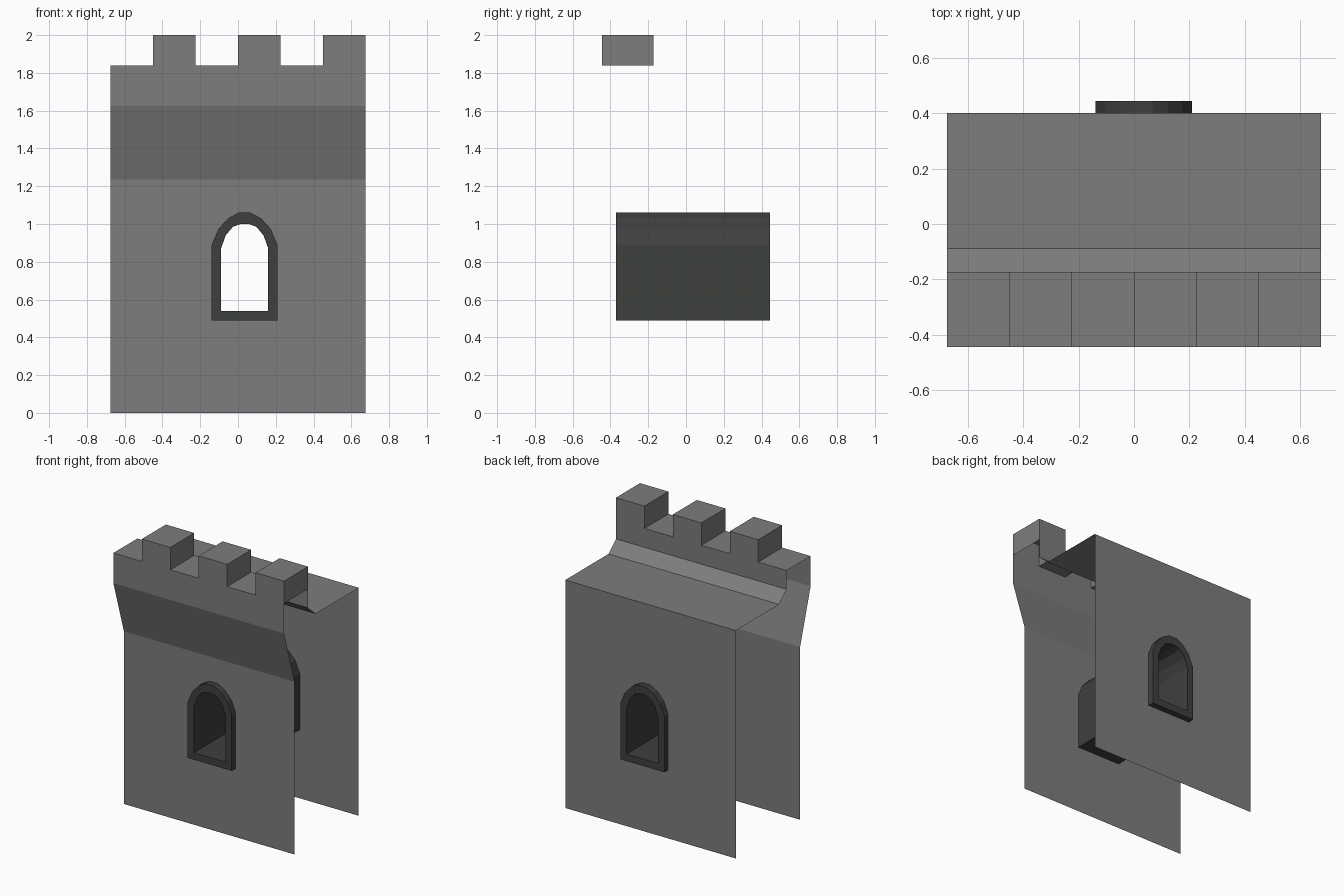
import bpy, bmesh
from mathutils import Vector

if "Cube" in bpy.data.objects:
    bpy.data.objects.remove(bpy.data.objects["Cube"])


def material(name, rgb):
    m = bpy.data.materials.new(name)
    m.diffuse_color = (*rgb, 1)
    m.use_nodes = True
    m.node_tree.nodes["Principled BSDF"].inputs["Base Color"].default_value = m.diffuse_color
    return m


STONE = material("grey stone", (0.205, 0.205, 0.205))
TRIM = material("dark trim", (0.048, 0.050, 0.048))

W = 0.675                      # half width of the wall piece
FRONT, BACK = -0.325, 0.40     # main wall planes
LIP, INNER = -0.444, -0.173    # parapet front and rear planes
CX = 0.035                     # window centre


def arch(half, bottom):
    """Closed window outline from a right-hand half profile."""
    right = [(half[0][0], bottom)] + half
    return ([(CX + x, z) for x, z in right] +
            [(CX - x, z) for x, z in reversed(right)])


OUTER = arch([(0.174, 0.89), (0.138, 0.975), (0.087, 1.03), (0.032, 1.06)], 0.49)
HOLE = arch([(0.125, 0.87), (0.10, 0.94), (0.062, 0.985), (0.022, 1.0)], 0.54)


def face(bm, pts, out):
    """Add a face whose normal points along the direction out."""
    f = bm.faces.new([bm.verts.new(p) for p in pts])
    f.normal_update()
    if f.normal.dot(Vector(out)) < 0:
        f.normal_flip()


def finish(bm, name, mat):
    bmesh.ops.remove_doubles(bm, verts=bm.verts, dist=0.0005)
    me = bpy.data.meshes.new(name)
    bm.to_mesh(me)
    bm.free()
    me.materials.append(mat)
    ob = bpy.data.objects.new(name, me)
    bpy.context.collection.objects.link(ob)


def pierced_wall(name, y, top, out):
    """Thin upright wall sheet with the window cut through it."""
    bm = bmesh.new()
    edges = []
    for loop in ([(-W, 0), (W, 0), (W, top), (-W, top)], OUTER):
        vs = [bm.verts.new((x, y, z)) for x, z in loop]
        edges += [bm.edges.new((vs[i - 1], vs[i])) for i in range(len(vs))]
    bmesh.ops.triangle_fill(bm, use_beauty=True, edges=edges, normal=(0, out, 0))
    for f in bm.faces:
        f.normal_update()
        if f.normal.y * out < 0:
            f.normal_flip()
    finish(bm, name, STONE)


pierced_wall("front_wall", FRONT, 1.235, -1)
pierced_wall("back_wall", BACK, 1.63, 1)

# Flared parapet and walkway: open-ended strips running along x
bm = bmesh.new()
strips = [((FRONT, 1.235), (LIP, 1.625), (0, -1, -0.3)),
          ((LIP, 1.625), (LIP, 1.84), (0, -1, 0)),
          ((INNER, 1.84), (INNER, 1.705), (0, 1, 0)),
          ((INNER, 1.705), (-0.088, 1.63), (0, 1, 1)),
          ((-0.088, 1.63), (BACK, 1.63), (0, 0, 1))]
for (y0, z0), (y1, z1), out in strips:
    face(bm, [(-W, y0, z0), (W, y0, z0), (W, y1, z1), (-W, y1, z1)], out)
finish(bm, "parapet_and_walkway", STONE)

# Battlements: alternating gaps and raised merlons
bm = bmesh.new()
step = W / 3
for i in range(6):
    a, b = -W + i * step, -W + (i + 1) * step
    raised = i % 2 == 1
    t = 2.0 if raised else 1.84
    face(bm, [(a, LIP, t), (b, LIP, t), (b, INNER, t), (a, INNER, t)], (0, 0, 1))
    if raised:
        for y, s in ((LIP, -1), (INNER, 1)):
            face(bm, [(a, y, 1.84), (b, y, 1.84), (b, y, t), (a, y, t)], (0, s, 0))
        for x, s in ((a, -1), (b, 1)):
            face(bm, [(x, LIP, 1.84), (x, INNER, 1.84), (x, INNER, t), (x, LIP, t)], (s, 0, 0))
finish(bm, "battlements", STONE)

# Window frame: arched tube through both walls
bm = bmesh.new()
y0, y1 = -0.37, 0.444
n = len(OUTER)
for i in range(n):
    o0, o1, h0, h1 = OUTER[i - 1], OUTER[i], HOLE[i - 1], HOLE[i]
    for y, s in ((y0, -1), (y1, 1)):
        face(bm, [(p[0], y, p[1]) for p in (o0, o1, h1, h0)], (0, s, 0))
    for p, q, s in ((o0, o1, 1), (h0, h1, -1)):
        out = (s * ((p[0] + q[0]) / 2 - CX), 0, s * ((p[1] + q[1]) / 2 - 0.78))
        face(bm, [(p[0], y0, p[1]), (q[0], y0, q[1]), (q[0], y1, q[1]), (p[0], y1, p[1])], out)
finish(bm, "window_frame", TRIM)
